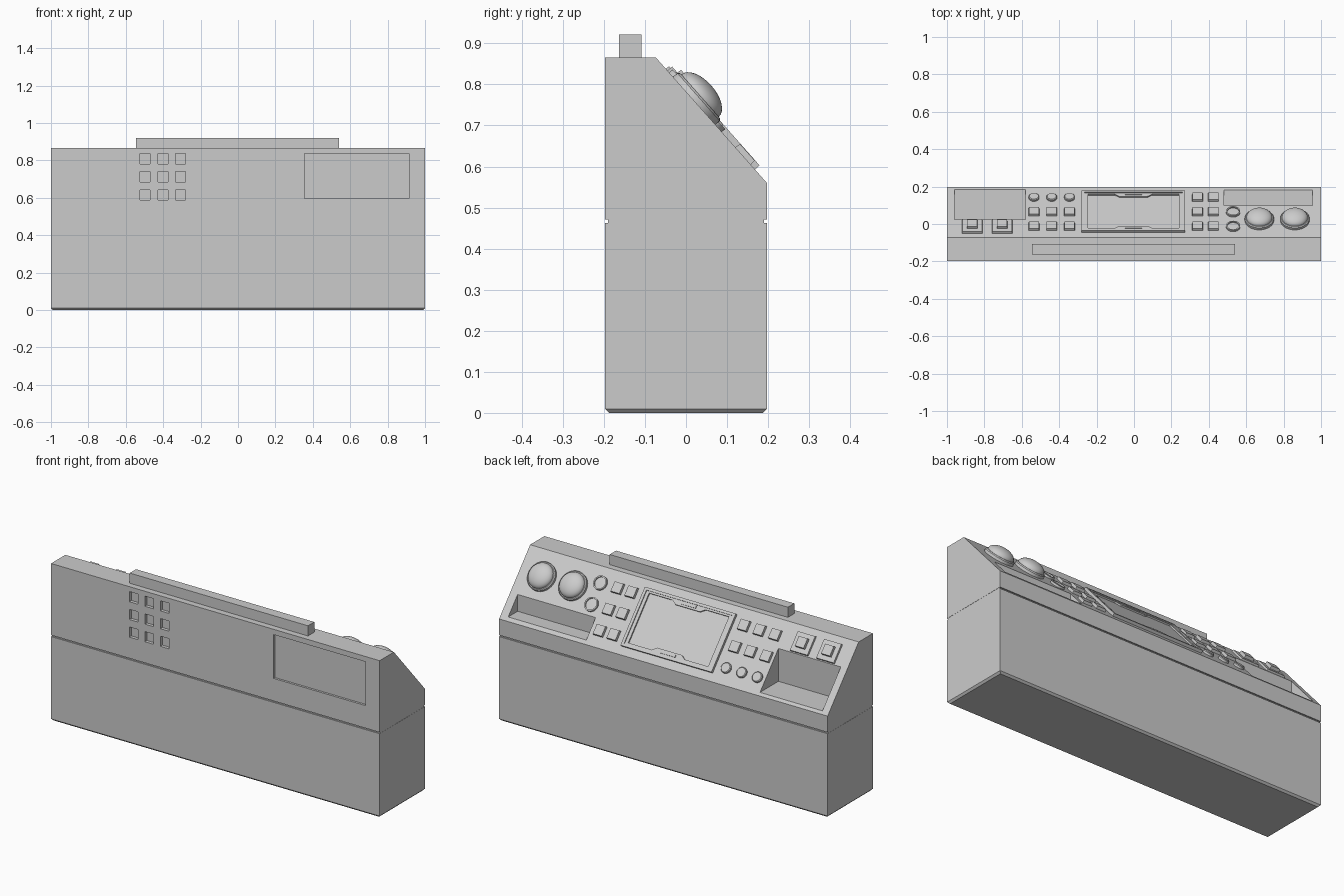
import bpy, bmesh, math
from mathutils import Matrix, Vector

if "Cube" in bpy.data.objects:
    bpy.data.objects.remove(bpy.data.objects["Cube"])

YB, ZB, YT, ZT = 0.197, 0.56, -0.073, 0.865      # lower and upper edge of the sloped panel
ANG = math.atan2(ZT - ZB, YB - YT)
COS = math.cos(ANG)


def slope_z(y):
    return ZB + (YB - y) * math.tan(ANG)


def panel_matrix(x, y):
    """Frame on the slope: local z is its normal, local y runs downhill."""
    return Matrix.Translation((x, y, slope_z(y))) @ Matrix.Rotation(-ANG, 4, 'X')


def finish(name, bm, matrix=None, smooth=False):
    bmesh.ops.recalc_face_normals(bm, faces=bm.faces)
    me = bpy.data.meshes.new(name)
    bm.to_mesh(me)
    bm.free()
    ob = bpy.data.objects.new(name, me)
    bpy.context.collection.objects.link(ob)
    if matrix:
        ob.matrix_world = matrix
    bpy.ops.object.select_all(action='DESELECT')
    ob.select_set(True)
    bpy.context.view_layer.objects.active = ob
    if smooth:
        bpy.ops.object.shade_smooth_by_angle(angle=math.radians(35))
    return ob


def add_prism(bm, pts, h0, h1, taper=1.0):
    lo = [bm.verts.new((x, y, h0)) for x, y in pts]
    hi = [bm.verts.new((x * taper, y * taper, h1)) for x, y in pts]
    n = len(pts)
    bm.faces.new(lo)
    bm.faces.new(hi)
    for i in range(n):
        bm.faces.new((lo[i], lo[(i + 1) % n], hi[(i + 1) % n], hi[i]))


def rect(a, b):
    return [(-a, -b), (a, -b), (a, b), (-a, b)]


def add_box(bm, x0, x1, y0, y1, z0, z1):
    add_prism(bm, [(x0, y0), (x1, y0), (x1, y1), (x0, y1)], z0, z1)


def prism(name, matrix, pts, h0, h1, taper=1.0):
    bm = bmesh.new()
    add_prism(bm, pts, h0, h1, taper)
    return finish(name, bm, matrix)


def lathe(name, matrix, profile, n=32):
    bm = bmesh.new()
    vs = [bm.verts.new((r, 0, h)) for r, h in profile]
    es = [bm.edges.new(p) for p in zip(vs, vs[1:])]
    bmesh.ops.spin(bm, geom=vs + es, cent=(0, 0, 0), axis=(0, 0, 1), angle=math.tau, steps=n)
    bmesh.ops.remove_doubles(bm, verts=bm.verts, dist=1e-5)
    return finish(name, bm, matrix, True)


def cut(ob, cutter):
    mod = ob.modifiers.new("cut", 'BOOLEAN')
    mod.operation, mod.solver, mod.object = 'DIFFERENCE', 'EXACT', cutter
    bpy.context.view_layer.update()
    bpy.context.view_layer.objects.active = ob
    bpy.ops.object.modifier_apply(modifier=mod.name)
    bpy.data.objects.remove(cutter)


# Lower cabinet with chamfered bottom
bm = bmesh.new()
add_box(bm, -1, 1, -YB, YB, 0, 0.463)
bmesh.ops.bevel(bm, geom=[e for e in bm.edges if all(v.co.z < 0.01 for v in e.verts)],
                offset=0.01, segments=1, affect='EDGES')
finish("lower_cabinet", bm)

# Shadow gap strip between the cabinet halves
bm = bmesh.new()
add_box(bm, -0.999, 0.999, -YB + 0.007, YB - 0.007, 0.46, 0.475)
finish("shadow_gap", bm)

# Upper housing from its side profile
bm = bmesh.new()
prof = [(-YB, 0.471), (YB, 0.471), (YB, ZB), (YT, ZT), (-YB, ZT)]
to_x = Matrix(((0, 0, 1, 0), (1, 0, 0, 0), (0, 1, 0, 0), (0, 0, 0, 1)))
add_prism(bm, prof, -1, 1)
bm.transform(to_x)
housing = finish("upper_housing", bm)

# Trays, front keypad sockets and front panel recess
bm = bmesh.new()
for x0, x1, y0, y1 in ((-0.96, -0.58, 0.025, 0.185), (0.48, 0.955, 0.10, 0.182)):
    add_box(bm, x0, x1, y0, y1, slope_z(y1), 1)
for x in (-0.497, -0.402, -0.308):
    for z in (0.81, 0.712, 0.615):
        add_box(bm, x - 0.027, x + 0.027, -0.3, -YB + 0.018, z - 0.028, z + 0.028)
add_box(bm, 0.355, 0.915, -0.3, -YB + 0.012, 0.595, 0.836)
cut(housing, finish("recess_cutter", bm))

# Bar along the top
bm = bmesh.new()
add_box(bm, -0.545, 0.54, -0.163, -0.108, ZT - 0.005, 0.921)
finish("top_bar", bm)

# Screen: rim, bezel with tabbed opening, glass
m = panel_matrix(-0.003, 0.0615)
hw, hh = 0.277, 0.1065 / COS
rim = prism("screen_rim", m, rect(hw, hh), -0.003, 0.015)
cut(rim, prism("rim_cutter", m, rect(hw - 0.016, hh - 0.014), -0.1, 0.1))
bezel = prism("screen_bezel", m, rect(hw - 0.014, hh - 0.012), -0.003, 0.010)
a, b, t = hw - 0.034, hh - 0.024, 0.018
half = [(a, b), (0.10, b), (0.075, b - t), (-0.075, b - t), (-0.10, b), (-a, b)]
cut(bezel, prism("bezel_cutter", m, half + [(-x, -y) for x, y in half], -0.1, 0.1))
prism("screen_glass", m, rect(hw - 0.02, hh - 0.02), -0.003, 0.002)
for s in (-1, 1):
    prism("screen_latch", m @ Matrix.Translation((0, s * (b - 0.002), 0)),
          rect(0.045, 0.006), 0.005, 0.014)

# Keys either side of the screen
rows = (0.139, 0.062, -0.016)
for x in (-0.535, -0.44, -0.345):
    lathe("round_key", panel_matrix(x, rows[0]),
          [(0.028, -0.003), (0.028, 0.010), (0.024, 0.014), (0, 0.014)], 24)
    for y in rows[1:]:
        prism("square_key", panel_matrix(x, y), rect(0.029, 0.029), -0.003, 0.014, 0.92)
for x in (0.34, 0.424):
    for y in rows:
        prism("square_key", panel_matrix(x, y), rect(0.029, 0.029), -0.003, 0.014, 0.92)

# Ringed buttons
for y in rows[1:]:
    lathe("ringed_button", panel_matrix(0.53, y),
          [(0.038, -0.003), (0.038, 0.011), (0.031, 0.011), (0.031, 0.004), (0, 0.006)])

# Large dome buttons on collars
for x in (0.67, 0.86):
    m = panel_matrix(x, 0.02)
    lathe("dome_collar", m, [(0.078, -0.003), (0.078, 0.014), (0.073, 0.019), (0, 0.019)], 40)
    arc = [(0.069 * math.cos(i * math.pi / 16), 0.019 + 0.037 * math.sin(i * math.pi / 16))
           for i in range(8)]
    lathe("dome_button", m, [(0.069, 0.010)] + arc + [(0, 0.056)], 40)

# Square switches above the left tray
for x in (-0.865, -0.705):
    m = panel_matrix(x, -0.014)
    prism("switch_plate", m, rect(0.055, 0.054), -0.003, 0.010, 0.96)
    prism("switch_cap", m, rect(0.028, 0.028), 0.008, 0.026, 0.95)
